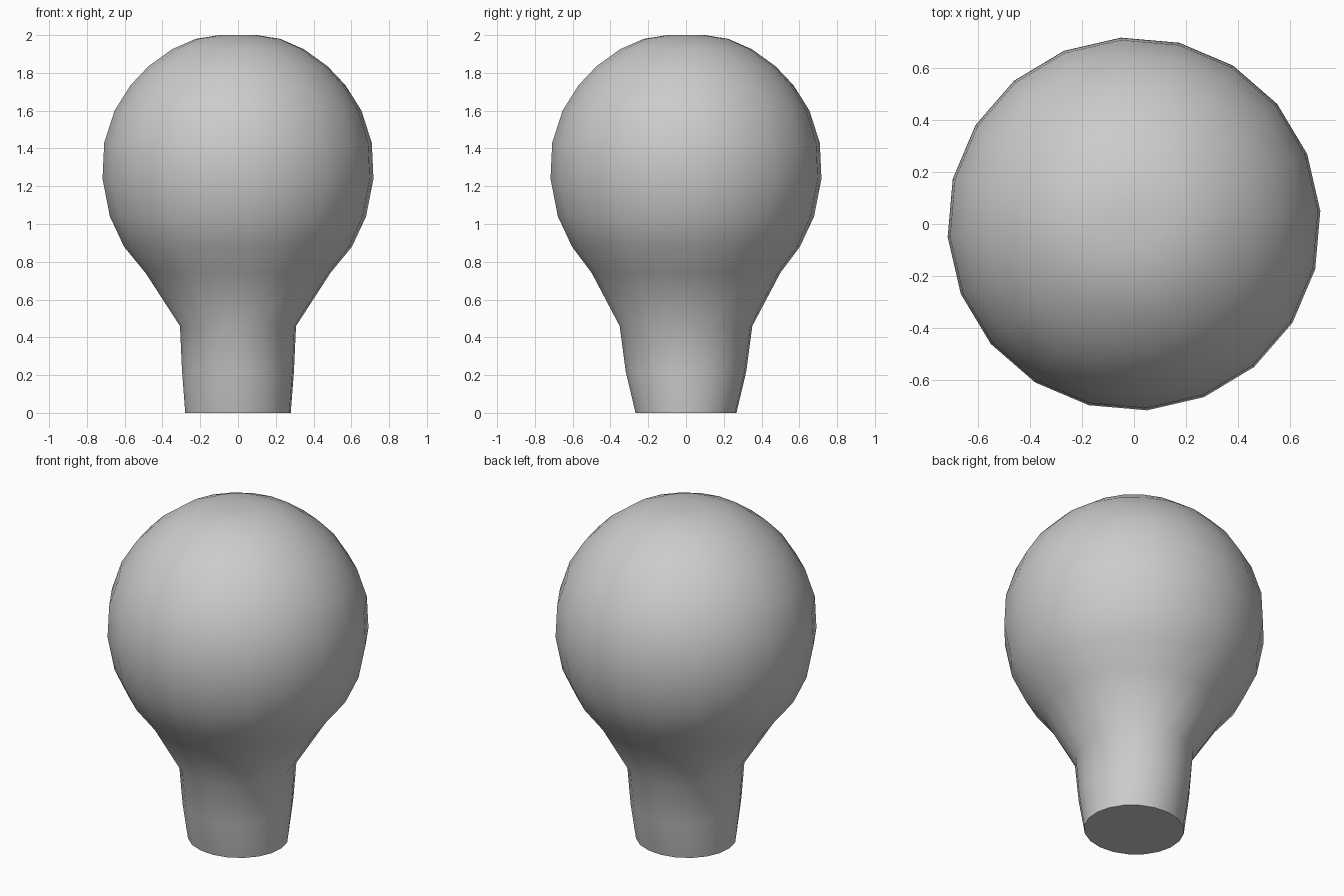
import bpy, bmesh, math

if "Cube" in bpy.data.objects:
    bpy.data.objects.remove(bpy.data.objects["Cube"])

SIDES = 20
OFFSET = math.radians(4)

# Rings from base to crown: x radius, y radius, height
RINGS = [
    (0.28, 0.268, 0.0), (0.297, 0.32, 0.22), (0.308, 0.352, 0.46),
    (0.49, 0.50, 0.74), (0.605, 0.605, 0.88), (0.68, 0.68, 1.04),
    (0.719, 0.719, 1.24), (0.71, 0.71, 1.43), (0.655, 0.655, 1.60),
    (0.57, 0.57, 1.735), (0.475, 0.475, 1.835), (0.35, 0.35, 1.925),
    (0.225, 0.225, 1.98), (0.10, 0.10, 2.0),
]

# Bulb: globe flowing into an oval neck, flat at the base
bm = bmesh.new()
loops = []
for rx, ry, z in RINGS:
    angles = [OFFSET + math.tau * i / SIDES for i in range(SIDES)]
    loops.append([bm.verts.new((rx * math.cos(a), ry * math.sin(a), z)) for a in angles])
for low, high in zip(loops, loops[1:]):
    for i in range(SIDES):
        j = (i + 1) % SIDES
        bm.faces.new((low[i], low[j], high[j], high[i]))
bm.faces.new(list(reversed(loops[0])))
bm.faces.new(loops[-1])

mesh = bpy.data.meshes.new("bulb")
bm.to_mesh(mesh)
bm.free()
bulb = bpy.data.objects.new("bulb", mesh)
bpy.context.collection.objects.link(bulb)
bpy.context.view_layer.objects.active = bulb
bulb.select_set(True)
bpy.ops.object.shade_smooth_by_angle(angle=math.radians(50))
